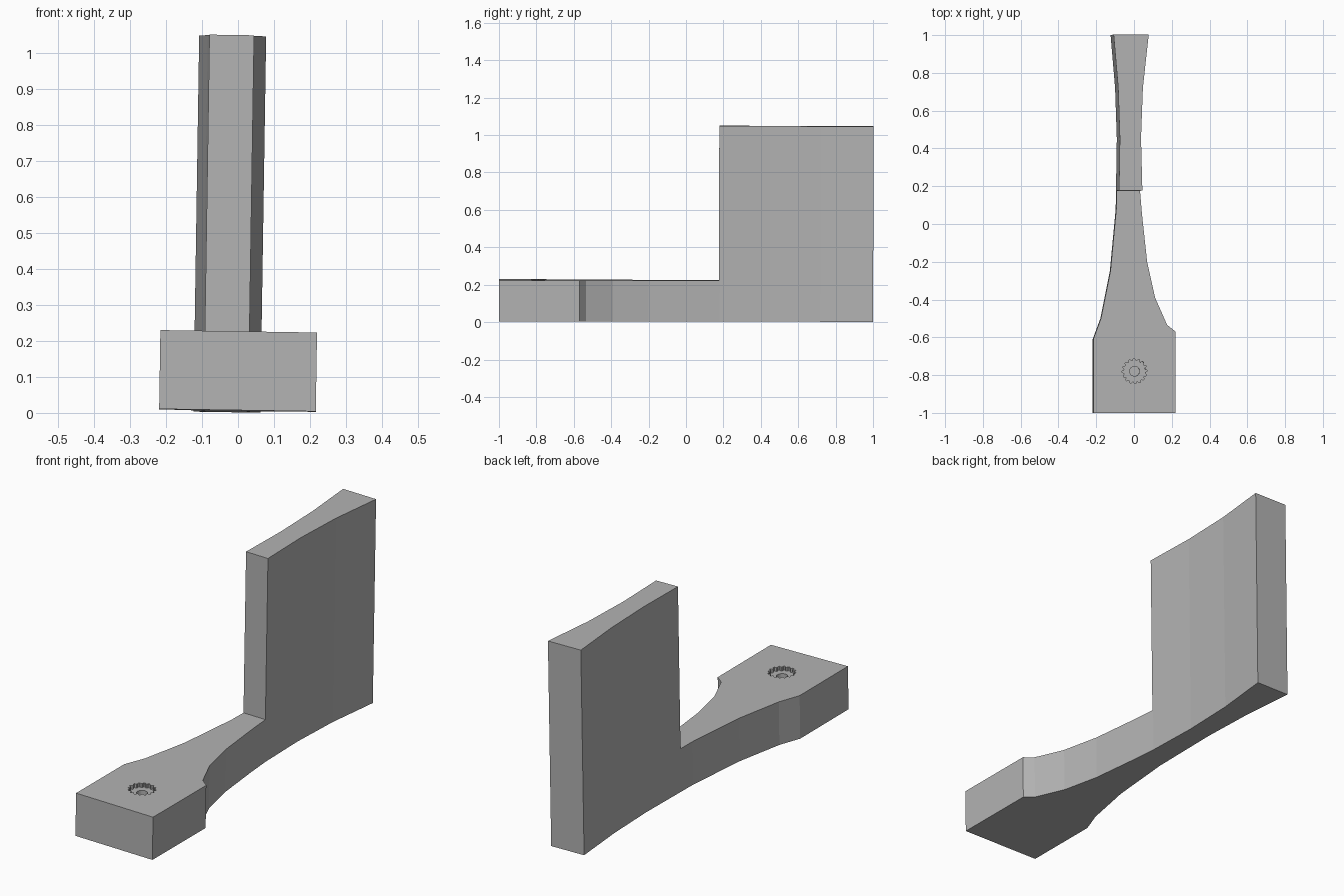
import bpy
import bmesh
from math import cos, sin, pi

default = bpy.data.objects.get("Cube")
if default:
    bpy.data.objects.remove(default, do_unlink=True)

grey = bpy.data.materials.new("plain grey")
grey.use_nodes = True
COLOR = (0.45, 0.45, 0.45, 1)
grey.diffuse_color = COLOR
grey.node_tree.nodes["Principled BSDF"].inputs["Base Color"].default_value = COLOR


def prism(name, outline, bottom, top):
    """Extrude a flat outline between two heights."""
    bm = bmesh.new()
    face = bm.faces.new([bm.verts.new((x, y, bottom)) for x, y in outline])
    up = bmesh.ops.extrude_face_region(bm, geom=[face])["geom"]
    bmesh.ops.translate(bm, vec=(0, 0, top - bottom),
                        verts=[v for v in up if isinstance(v, bmesh.types.BMVert)])
    bmesh.ops.recalc_face_normals(bm, faces=bm.faces)
    mesh = bpy.data.meshes.new(name)
    bm.to_mesh(mesh)
    bm.free()
    obj = bpy.data.objects.new(name, mesh)
    mesh.materials.append(grey)
    bpy.context.collection.objects.link(obj)
    return obj


def ring(count, radii, cy):
    """Circle outline cycling through the radii, giving teeth when they differ."""
    return [(radii[i % len(radii)] * cos(2 * pi * i / count),
             cy + radii[i % len(radii)] * sin(2 * pi * i / count)) for i in range(count)]


PLATE_TOP, FIN_TOP, FIN_FRONT, HOLE_Y = 0.219, 1.045, 0.175, -0.78

# Waisted plan shared by the mounting plate, neck and fin
right_edge = [(0.216, -1), (0.216, -0.57), (0.172, -0.535), (0.108, -0.39), (0.066, -0.2),
              (0.039, 0.05), (0.028, 0.18), (0.021, 0.45), (0.031, 0.72), (0.062, 1)]
left_edge = [(-0.124, 1), (-0.1, 0.72), (-0.091, 0.45), (-0.097, 0.08), (-0.128, -0.25),
             (-0.178, -0.5), (-0.219, -0.61), (-0.219, -1)]
body = prism("bracket_body", right_edge + left_edge, 0, FIN_TOP)

# Cutters: space above the plate, toothed recess, centre hole
block = [(-1, -2), (1, -2), (1, FIN_FRONT), (-1, FIN_FRONT)]
cutters = [
    prism("step_cutter", block, PLATE_TOP, 2),
    prism("toothed_recess_cutter", ring(64, (0.066, 0.066, 0.056, 0.056), HOLE_Y),
          PLATE_TOP - 0.02, PLATE_TOP + 0.1),
    prism("centre_hole_cutter", ring(24, (0.026,), HOLE_Y), PLATE_TOP - 0.06, PLATE_TOP + 0.1),
]
for cutter in cutters:
    cutter.hide_render = True
    cutter.hide_viewport = True
    cut = body.modifiers.new(cutter.name, "BOOLEAN")
    cut.operation = "DIFFERENCE"
    cut.solver = "EXACT"
    cut.object = cutter

# The part leans very slightly to one side
for obj in [body] + cutters:
    obj.rotation_euler = (-0.003, 0.0155, 0)
    obj.location.z = 0.0045
